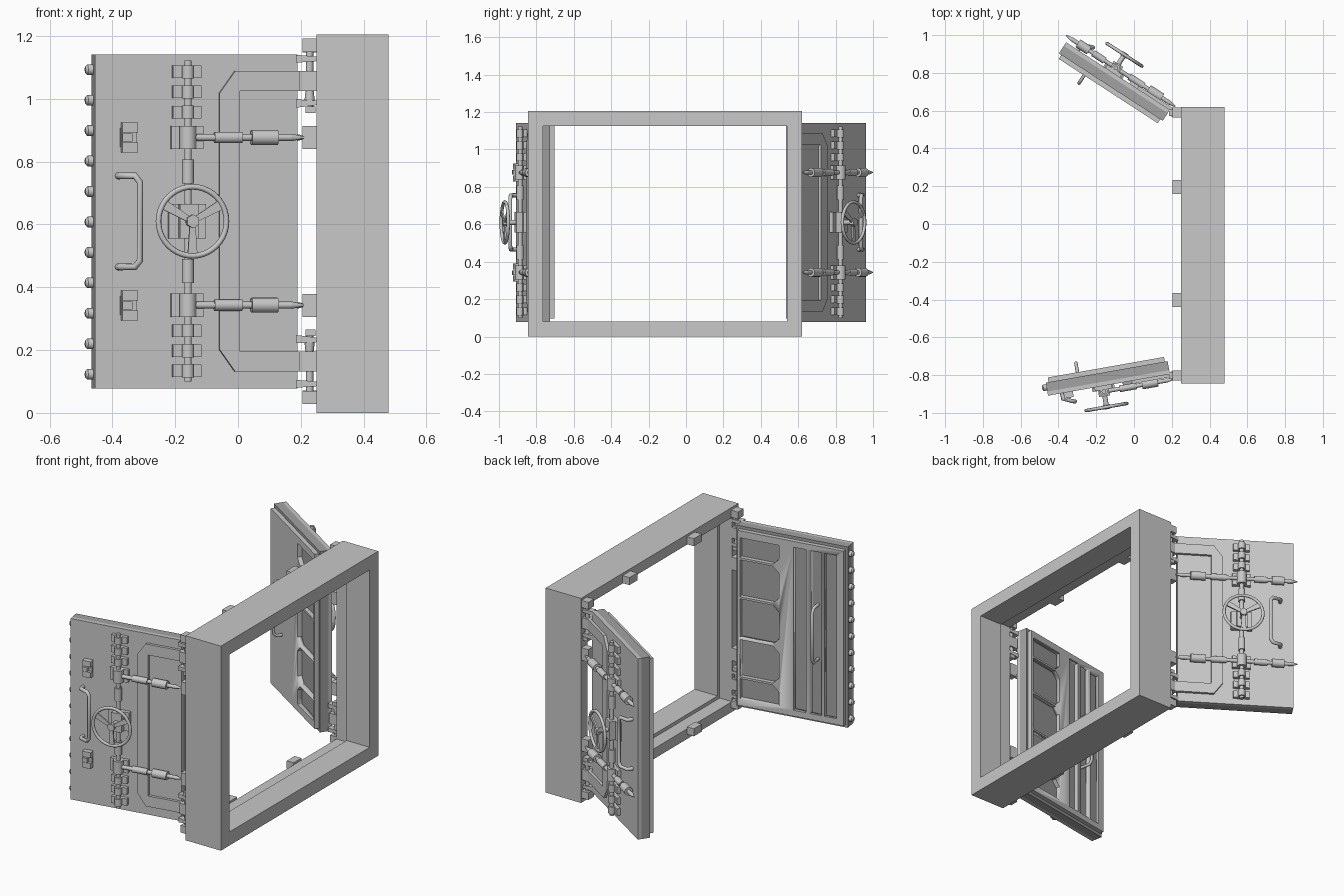
import bpy, bmesh
from math import radians, sin, cos, pi
from mathutils import Matrix, Vector

cube = bpy.data.objects.get("Cube")
if cube:
    bpy.data.objects.remove(cube)


def material(name, value):
    m = bpy.data.materials.new(name)
    m.use_nodes = True
    colour = (value, value, value, 1)
    m.diffuse_color = colour
    m.node_tree.nodes["Principled BSDF"].inputs["Base Color"].default_value = colour
    return m


LIGHT = material("light grey steel", 0.58)
DARK = material("dark grey steel", 0.36)
MID = 0.61  # height of the horizontal symmetry plane


def box(bm, x, y, z):
    c = [(a + b) / 2 for a, b in (x, y, z)]
    s = [b - a for a, b in (x, y, z)]
    bmesh.ops.create_cube(bm, size=1, matrix=Matrix.Translation(c) @ Matrix.Diagonal((*s, 1)))


def rod(bm, p, q, r, r2=None, n=16):
    p, q = Vector(p), Vector(q)
    turn = (q - p).to_track_quat("Z", "Y").to_matrix().to_4x4()
    bmesh.ops.create_cone(bm, cap_ends=True, segments=n, radius1=r, radius2=r if r2 is None else r2,
                          depth=(q - p).length, matrix=Matrix.Translation((p + q) / 2) @ turn)


def prism(bm, outline, y0, y1):
    """Extrude an outline of (x, z) points from y0 to y1."""
    a = [bm.verts.new((x, y0, z)) for x, z in outline]
    b = [bm.verts.new((x, y1, z)) for x, z in outline]
    bm.faces.new(a)
    bm.faces.new(b[::-1])
    for i in range(len(a)):
        j = (i + 1) % len(a)
        bm.faces.new((a[i], b[i], b[j], a[j]))


def finish(bm, name, mat, place=Matrix()):
    bm.transform(place)
    bmesh.ops.recalc_face_normals(bm, faces=bm.faces)
    mesh = bpy.data.meshes.new(name)
    bm.to_mesh(mesh)
    bm.free()
    mesh.materials.append(mat)
    ob = bpy.data.objects.new(name, mesh)
    bpy.context.collection.objects.link(ob)
    bpy.ops.object.select_all(action="DESELECT")
    ob.select_set(True)
    bpy.context.view_layer.objects.active = ob
    bpy.ops.object.shade_smooth_by_angle(angle=radians(35))
    return ob


def tube(name, points, r, place, cyclic=False):
    cu = bpy.data.curves.new(name, "CURVE")
    cu.dimensions = "3D"
    cu.bevel_depth, cu.bevel_resolution, cu.use_fill_caps = r, 2, True
    sp = cu.splines.new("POLY")
    sp.points.add(len(points) - 1)
    for pt, co in zip(sp.points, points):
        pt.co = (*(place @ Vector(co)), 1)
    sp.use_cyclic_u = cyclic
    cu.materials.append(LIGHT)
    bpy.context.collection.objects.link(bpy.data.objects.new(name, cu))


# Door frame: one stepped section swept round a rectangle
bm = bmesh.new()
section = [(0.48, 0), (0.48, 0.08), (0.33, 0.08), (0.33, 0.06), (0.25, 0.06), (0.25, 0)]
rings = []
for x, d in section:
    y0, y1, z0, z1 = -0.845 + d, 0.62 - d, d, 1.205 - d
    rings.append([bm.verts.new((x, y, z)) for y, z in ((y0, z0), (y1, z0), (y1, z1), (y0, z1))])
for a, b in zip(rings, rings[1:] + rings[:1]):
    for i in range(4):
        j = (i + 1) % 4
        bm.faces.new((a[i], a[j], b[j], b[i]))
finish(bm, "door_frame", LIGHT)

# Bolt receivers on the frame
bm = bmesh.new()
for y in (0.197, -0.403):
    for z in (0.05, 1.17):
        box(bm, (0.205, 0.25), (y - 0.037, y + 0.037), (z - 0.022, z + 0.022))
for y in (-0.802, 0.595):
    for z in (0.342, 0.877):
        box(bm, (0.205, 0.25), (y - 0.022, y + 0.022), (z - 0.037, z + 0.037))
finish(bm, "bolt_receivers", LIGHT)

# Hinges at the four corners
for side, y in (("right", -0.802), ("left", 0.59)):
    bm = bmesh.new()
    for s in (1, -1):
        def span(a, b):
            return tuple(sorted((MID + s * a, MID + s * b)))
        box(bm, (0.205, 0.25), (y - 0.026, y + 0.026), span(0.54, 0.582))
        box(bm, (0.195, 0.25), (y - 0.02, y + 0.02), span(0.415, 0.478))
        box(bm, (0.215, 0.247), (y - 0.018, y + 0.018), span(0.345, 0.365))
        rod(bm, (0.228, y, MID + s * 0.345), (0.228, y, MID + s * 0.56), 0.012)
        rod(bm, (0.228, y, MID + s * 0.37), (0.228, y, MID + s * 0.415), 0.018, 0.013)
        for a, b, c, d in ((0.53, 0.505, 0.525, 0.51), (0.362, 0.388, 0.37, 0.385)):
            prism(bm, [(0.185, MID + s * a), (0.185, MID + s * b),
                       (0.25, MID + s * d), (0.25, MID + s * c)], y - 0.018, y + 0.018)
    finish(bm, side + "_hinges", LIGHT)


def door(side, origin, along, outward, full):
    """Local axes: x from hinge to free edge, y outward, z up."""
    M = Matrix(((along[0], outward[0], 0, origin[0]), (along[1], outward[1], 0, origin[1]),
                (0, 0, 1, 0), (0, 0, 0, 1)))
    width, low, high = 0.655, 0.077, 1.142
    bm = bmesh.new()
    box(bm, (0, width), (-0.022, 0), (low, high))
    finish(bm, side + "_outer_plate", LIGHT, M)
    bm = bmesh.new()
    box(bm, (0, width), (-0.07, -0.022), (low, high))
    finish(bm, side + "_door_core", DARK, M)

    # Inner plate with recesses cut down to the core
    bm = bmesh.new()
    box(bm, (0.015, 0.64), (-0.095, -0.07), (0.095, 1.125))
    plate = finish(bm, side + "_inner_plate", LIGHT, M)
    bm = bmesh.new()
    for a, b in ((0.345, 0.42), (0.445, 0.51), (0.53, 0.6)):
        box(bm, (a, b), (-0.12, -0.05), (0.13, 1.09))
    levels = [0.13, 0.26, 0.49, 0.73, 0.96, 1.09]
    for i, (a, b) in enumerate(zip(levels, levels[1:])):
        a, b = a + 0.006, b - 0.006
        lo = 0.035 if i > 0 else 0.0
        hi = 0.035 if i < 4 else 0.0
        pts = [(0.03, a), (0.26 - lo, a), (0.26, a + lo), (0.26, b - hi), (0.26 - hi, b), (0.03, b)]
        prism(bm, list(dict.fromkeys(pts)), -0.12, -0.05)
    cutter = finish(bm, side + "_recess_cutter", LIGHT, M)
    cutter.hide_render = True
    mod = plate.modifiers.new("recesses", "BOOLEAN")
    mod.operation, mod.object = "DIFFERENCE", cutter
    bpy.context.view_layer.objects.active = plate
    bpy.ops.object.modifier_apply(modifier=mod.name)
    bpy.data.objects.remove(cutter)

    # Hinge strap: flat C-shaped band
    bm = bmesh.new()
    h, g, c = 0.478, 0.415, 0.05
    prism(bm, [(-0.015, MID + h), (0.255 - c, MID + h), (0.255, MID + h - 0.07),
               (0.255, MID - h + 0.07), (0.255 - c, MID - h), (-0.015, MID - h),
               (-0.015, MID - g), (0.19, MID - g), (0.19, MID + g), (-0.015, MID + g)], 0, 0.016)
    finish(bm, side + "_hinge_strap", LIGHT, M)

    # Locking rods with guides and sleeves
    bm = bmesh.new()
    u, v = 0.36, 0.03
    rod(bm, (u, v, 0.1), (u, v, 1.122), 0.012)
    for s in (1, -1):
        for d in (0.348, 0.412, 0.476):
            z = MID + s * d
            rod(bm, (u, v, z - 0.021), (u, v, z + 0.021), 0.02)
            box(bm, (u - 0.046, u + 0.046), (0, 0.02), (z - 0.02, z + 0.02))
        rod(bm, (u, v, MID + s * 0.12), (u, v, MID + s * 0.197), 0.019)
        z = MID + s * 0.267
        box(bm, (u - 0.052, u + 0.052), (0, 0.02), (z - 0.037, z + 0.037))
        rod(bm, (u, v, z - 0.037), (u, v, z + 0.037), 0.027)
        for way in (-1, 1) if full else (-1,):
            end = 0.345 if way < 0 else 0.285
            k = end / 0.345
            for a, b, r in ((0, 0.335, 0.011), (0.085, 0.175, 0.018), (0.205, 0.29, 0.024)):
                rod(bm, (u + way * a * k, v, z), (u + way * b * k, v, z), r)
            rod(bm, (u + way * 0.335 * k, v, z), (u + way * (end + 0.03), v, z), 0.012, 0.003)
    box(bm, (u - 0.06, u + 0.06), (0, 0.022), (0.555, 0.665))
    box(bm, (u - 0.03, u + 0.03), (0.022, 0.055), (0.555, 0.665))
    finish(bm, side + "_locking_rods", LIGHT, M)

    # Hand wheel
    bm = bmesh.new()
    rod(bm, (u, 0.05, MID), (u, 0.115, MID), 0.013)
    rod(bm, (u, 0.1, MID), (u, 0.125, MID), 0.022, n=6)
    for ang in (30, 150, 270):
        d = Vector((cos(radians(ang)), sin(radians(ang))))
        n = Vector((-d.y, d.x))
        o = Vector((u, MID))
        prism(bm, [o + d * a + n * w for a, w in ((0.01, 0.009), (0.112, 0.016),
                                                (0.112, -0.016), (0.01, -0.009))], 0.108, 0.117)
    finish(bm, side + "_wheel_spokes", LIGHT, M)
    tube(side + "_wheel_rim", [(u + 0.11 * cos(t * pi / 20), 0.113, MID + 0.11 * sin(t * pi / 20))
                               for t in range(40)], 0.009, M, True)

    # Outer and inner pull handles
    half = [(0.58, 0, 0.145), (0.58, 0.03, 0.145), (0.535, 0.05, 0.145), (0.52, 0.055, 0.125)]
    tube(side + "_outer_handle", [(a, b, MID + c) for a, b, c in half]
         + [(a, b, MID - c) for a, b, c in half[::-1]], 0.011, M)
    half = [(-0.07, 0.16), (-0.13, 0.16), (-0.145, 0.14)]
    tube(side + "_inner_handle", [(0.48, b, MID + c) for b, c in half]
         + [(0.48, b, MID - c) for b, c in half[::-1]], 0.009, M)

    # Closing door only: edge studs and small latch brackets
    if not full:
        bm = bmesh.new()
        for i in range(11):
            z = 0.123 + 0.097 * i
            rod(bm, (width, -0.045, z), (width + 0.017, -0.045, z), 0.017)
            rod(bm, (width + 0.017, -0.045, z), (width + 0.024, -0.045, z), 0.017, 0.01)
        finish(bm, side + "_edge_studs", LIGHT, M)
        bm = bmesh.new()
        for z in (0.342, 0.877):
            box(bm, (0.522, 0.574), (0, 0.012), (z - 0.03, z + 0.03))
            for s in (-1, 1):
                box(bm, (0.522, 0.572), (0, 0.03), (z + s * 0.032 - 0.016, z + s * 0.032 + 0.016))
            box(bm, (0.54, 0.572), (0.012, 0.036), (z - 0.012, z + 0.012))
        finish(bm, side + "_latch_brackets", LIGHT, M)


a, b = radians(10), radians(33)
door("right_door", (0.19, -0.795), (-cos(a), -sin(a)), (sin(a), -cos(a)), False)
door("left_door", (0.19, 0.605), (-cos(b), sin(b)), (sin(b), cos(b)), True)
